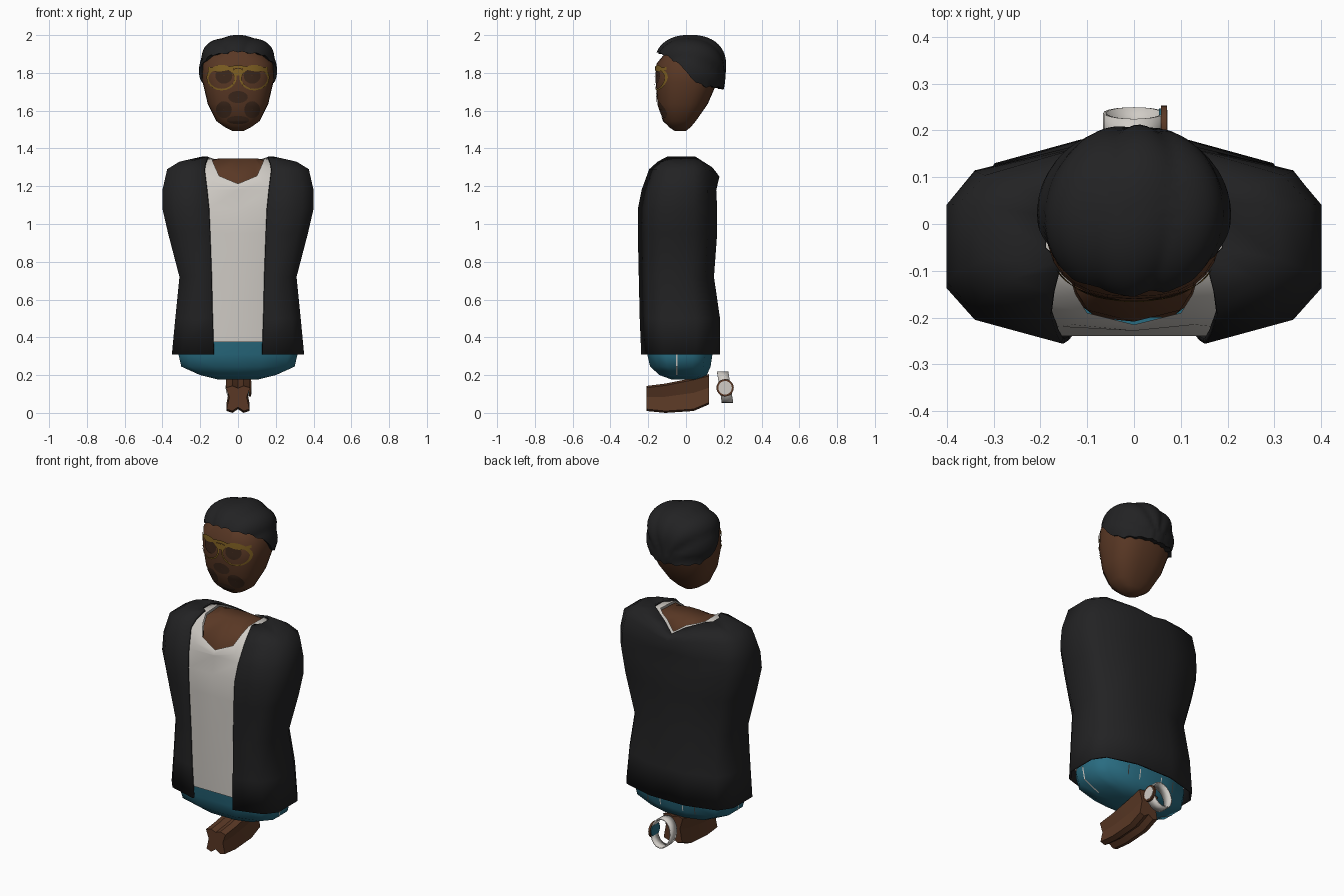
import bpy, bmesh, math

if "Cube" in bpy.data.objects:
    bpy.data.objects.remove(bpy.data.objects["Cube"])

def mat(name, r, g, b):
    m = bpy.data.materials.new(name)
    m.diffuse_color = (r, g, b, 1)
    m.use_nodes = True
    m.node_tree.nodes["Principled BSDF"].inputs["Base Color"].default_value = m.diffuse_color
    return m

BLACK = mat("black cloth", .016, .016, .017)
WHITE = mat("off white", .63, .60, .56)
SKIN = mat("brown skin", .100, .039, .018)
DARK = mat("dark brown", .044, .020, .011)
GOLD = mat("gold frame", .21, .115, .016)
TEAL = mat("teal denim", .022, .15, .22)

def finish(ob, m, angle=50):
    ob.data.materials.append(m)
    bpy.ops.object.select_all(action='DESELECT')
    ob.select_set(True)
    bpy.context.view_layer.objects.active = ob
    bpy.ops.object.shade_smooth_by_angle(angle=math.radians(angle))
    return ob

def loft(name, rings, m, closed=True, caps=(False, False), thick=0, angle=50):
    bm = bmesh.new()
    vs = [[bm.verts.new(p) for p in r] for r in rings]
    n = len(rings[0])
    for a, b in zip(vs, vs[1:]):
        for i in range(n if closed else n - 1):
            j = (i + 1) % n
            bm.faces.new((a[i], a[j], b[j], b[i]))
    if caps[0]:
        bm.faces.new(vs[0])
    if caps[1]:
        bm.faces.new(vs[-1])
    bmesh.ops.recalc_face_normals(bm, faces=bm.faces)
    me = bpy.data.meshes.new(name)
    bm.to_mesh(me)
    bm.free()
    ob = bpy.data.objects.new(name, me)
    bpy.context.collection.objects.link(ob)
    if thick:
        s = ob.modifiers.new("thickness", 'SOLIDIFY')
        s.thickness = thick
        s.offset = -1
    return finish(ob, m, angle)

def mirror(half):
    return half + [(-x, y, z) for x, y, z in reversed(half) if abs(x) > 1e-6]

def ring(z, xo, w, yf, yb, dip=0, full=False):
    # half of an eight-sided torso section, front to back
    d = yb - yf
    pts = [(xo, yf, z), (.85 * w, yf + .12 * d, z), (w, yf + .28 * d, z), (w, yb - .3 * d, z),
           (.85 * w, yb - .12 * d, z), (.33 * w, yb + .4 * dip, z - .5 * dip), (0, yb + .8 * dip, z - dip)]
    return ([(0, yf, z)] if full else []) + pts

def lerp(keys, t):
    if t <= keys[0][0]:
        return keys[0][1:]
    for a, b in zip(keys, keys[1:]):
        if t <= b[0]:
            f = (t - a[0]) / (b[0] - a[0])
            return [p + f * (q - p) for p, q in zip(a[1:], b[1:])]
    return keys[-1][1:]

# Open jacket
JACKET = [(.31, .13, .35, -.237, .18), (.50, .137, .332, -.245, .18), (.72, .142, .31, -.25, .148),
          (.95, .15, .37, -.255, .165), (1.08, .155, .40, -.255, .165), (1.18, .165, .40, -.235, .16),
          (1.29, .178, .375, -.195, .145, .04), (1.33, .172, .31, -.15, .115, .06),
          (1.357, .16, .19, -.10, .07, .08)]
loft("jacket", [mirror(ring(*r)) for r in JACKET], BLACK, closed=False, thick=.012)

# Shirt with scoop neck
SHIRT = [(.375, .133, .342, -.24, .18)] + JACKET[1:6]
shirt = [ring(z, xo, w - .025, yf + .016, yb - .02, 0, True) for z, xo, w, yf, yb in SHIRT]
shirt.append([(0, -.228, 1.19), (.13, -.215, 1.22), (.2, -.165, 1.28), (.23, -.09, 1.325),
              (.23, .04, 1.325), (.2, .08, 1.30), (.12, .12, 1.25), (0, .14, 1.22)])
NECK = [(0, -.215, 1.213), (.10, -.19, 1.255), (.125, -.15, 1.31), (.14, -.10, 1.347),
        (.145, .03, 1.35), (.11, .06, 1.34), (.06, .085, 1.325), (0, .118, 1.285)]
shirt.append(NECK)
loft("shirt", [mirror(r) for r in shirt], WHITE)

# Skin inside the neck opening
loft("neck_base", [mirror(ring(1.12, .08, .15, -.2, .11, 0, True)),
                   mirror([(x * .98, y * .97, z - .01) for x, y, z in NECK]),
                   mirror(ring(1.347, .03, .10, -.08, .04, 0, True))], SKIN, caps=(True, True))

# Jeans
JEANS = [(.40, .13, .29, -.218, .15), (.31, .13, .315, -.205, .14), (.245, .12, .30, -.19, .13),
         (.20, .08, .20, -.14, .11), (.178, .04, .11, -.08, .06)]
loft("jeans", [mirror(ring(*r, 0, True)) for r in JEANS], TEAL, caps=(True, True))

# Pale side seams and back pocket stitching
for s in (-1, 1):
    seam = [[(s * x, y, z) for y in (-.054, -.046)]
            for x, z in ((.318, .32), (.303, .245), (.205, .199))]
    loft("side_seam", seam, WHITE, closed=False)
    for x in (.07, .15):
        loft("pocket_stitch", [[(s * (x + k), y, z) for k in (0, .006)]
                               for y, z in ((.143, .31), (.134, .25))], WHITE, closed=False)

# Pair of hands, pressed together
def hand_ring(y, zt, zb):
    h = zt - zb
    return mirror([(0, y, zt - .012), (.03, y, zt), (.064, y, zt - .01), (.046, y, zb + .55 * h),
                   (.060, y, zb + .01), (.03, y, zb), (0, y, zb + .02)])
loft("hands", [hand_ring(*r) for r in ((-.208, .143, .01), (-.11, .155, .0), (.04, .185, .01),
                                       (.122, .205, .045))], SKIN, caps=(True, True), angle=25)

# Watch
TURN = [math.tau * i / 20 for i in range(20)]
loft("watch_band", [[(.066 * math.cos(a), .207 + s - .15 * .083 * math.sin(a), .135 + .083 * math.sin(a))
                     for a in TURN] for s in (-.03, .03)], WHITE, thick=.007)
for name, r, x, d, m in (("watch_rim", .046, .064, .012, SKIN), ("watch_dial", .036, .070, .004, WHITE),
                         ("watch_back", .040, .056, .005, TEAL)):
    bpy.ops.mesh.primitive_cylinder_add(vertices=20, radius=r, depth=d, location=(x, .207, .133),
                                        rotation=(0, math.pi / 2, 0))
    bpy.context.object.name = name
    finish(bpy.context.object, m, 30)

# Head
HEAD = [(1.493, .03, -.06, .0), (1.513, .07, -.09, .025), (1.545, .115, -.118, .052),
        (1.635, .16, -.15, .115), (1.75, .187, -.16, .165), (1.85, .187, -.155, .18),
        (1.93, .12, -.09, .12)]
N = 2.5
def sup(v):
    return math.copysign(abs(v) ** (2 / N), v)
head = []
for z, w, yf, yb in HEAD:
    head.append([(w * sup(math.cos(math.tau * i / 28)),
                  (yf + yb) / 2 + (yb - yf) / 2 * sup(math.sin(math.tau * i / 28)), z) for i in range(28)])
loft("head", head, SKIN, caps=(True, True))

def face(x, z, off=.004):
    # point just in front of the face surface
    w, yf, yb = lerp(HEAD, z)
    t = max(0, 1 - (min(abs(x) / w, 1)) ** N) ** (1 / N)
    return (x, (yf + yb) / 2 - (yb - yf) / 2 * t - off, z)

def patch(name, cx, cz, rx, rz, m, inner=.05, top=0, off=.004):
    rings = []
    for k in range(4):
        f = inner + (1 - inner) * k / 3
        rings.append([])
        for a in TURN:
            g = f - (1 - f) * top * max(0, math.sin(a))
            rings[-1].append(face(cx + g * rx * math.cos(a), cz + g * rz * math.sin(a), off))
    loft(name, rings, m)

# Face details and glasses
patch("nose", 0, 1.672, .052, .032, DARK)
patch("chin_beard", 0, 1.55, .06, .022, DARK)
for s in (-1, 1):
    patch("eye", s * .075, 1.785, .045, .042, DARK)
    patch("beard", s * .075, 1.605, .042, .045, DARK)
    patch("glasses_rim", s * .087, 1.775, .080, .068, GOLD, .87, 1.2, .007)
loft("glasses_bar", [[face(x, z + .008 * math.cos(x * 30), .008) for z in (1.815, 1.832)]
                     for x in [-.16 + .02 * i for i in range(17)]], GOLD, closed=False)
loft("glasses_bridge", [[face(x, z, .007) for z in (1.785, 1.82)] for x in (-.022, 0, .022)],
     GOLD, closed=False)

# Hair with combed ridges
HAIRLINE = [(0, 1.905), (45, 1.885), (65, 1.853), (80, 1.82), (92, 1.76), (115, 1.722), (180, 1.712)]
COLS, ROWS = 96, 16
def hair_point(a, z, shrink=1):
    h = (z - 1.84) / (.152 if z > 1.84 else .30)
    f = max(0, 1 - abs(h) ** 2.3) ** (1 / 2.3) * shrink
    x, y = .196 * math.sin(a) * f, -.18 * math.cos(a) * f
    b = 1 + .06 * abs(math.sin(5 * math.atan2(z - 1.74, x) + 3 * y))
    return (x * b, .022 + y * b, 1.84 + (z - 1.84) * (b if z > 1.84 else 1))
hair = [[] for _ in range(ROWS + 2)]
for i in range(COLS):
    a = math.tau * i / COLS
    deg = abs((math.degrees(a) + 180) % 360 - 180)
    low = lerp(HAIRLINE, deg)[0] + .010 * abs(math.sin(9 * a))
    hair[0].append(hair_point(a, low + .004, .82))
    for k in range(ROWS + 1):
        t = math.sin(k / ROWS * math.pi / 2)
        hair[k + 1].append(hair_point(a, low + (1.9915 - low) * t))
loft("hair", hair, BLACK, caps=(False, True), angle=60)
